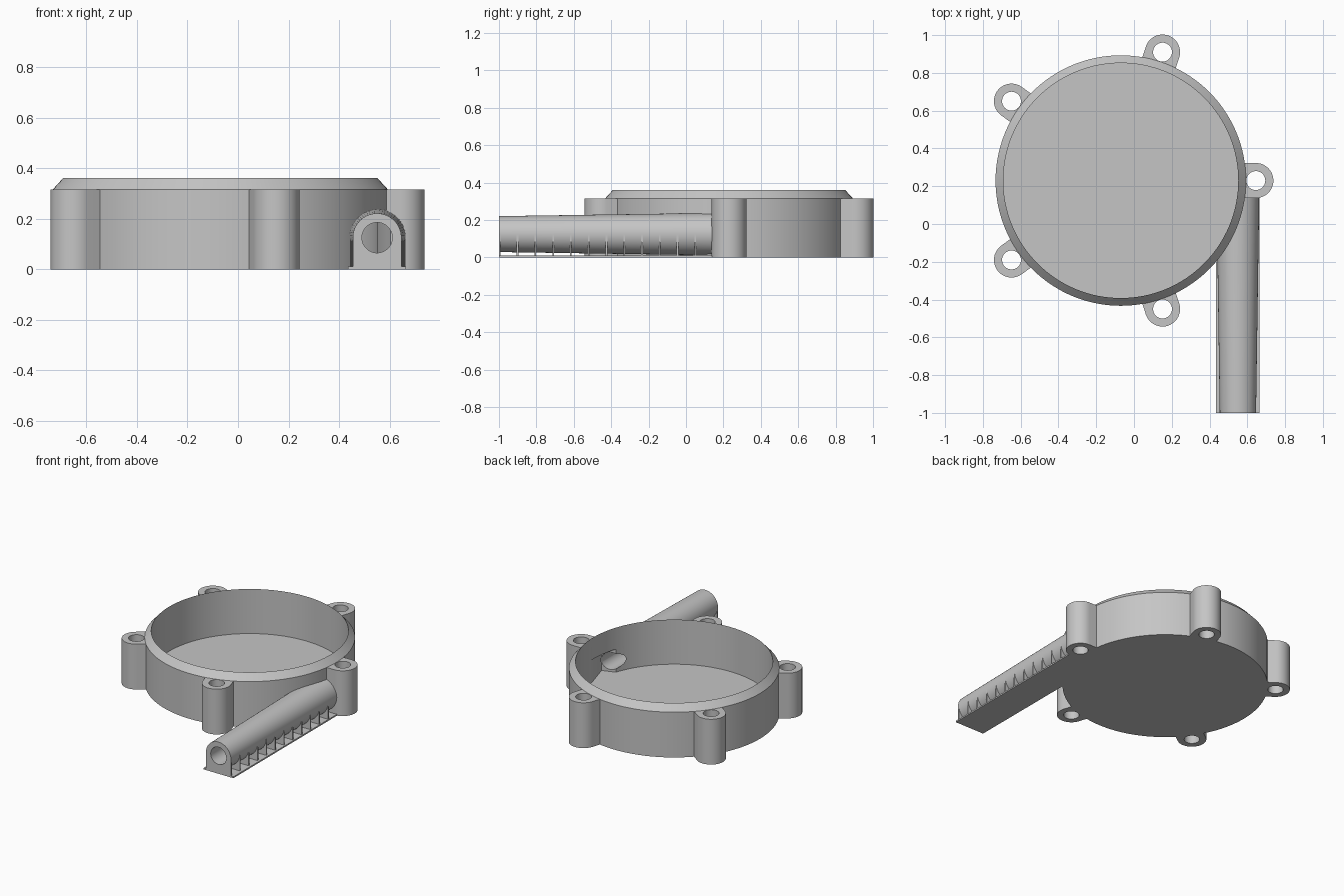
import bpy, bmesh, math
from mathutils import Matrix, Vector

cube = bpy.data.objects.get("Cube")
if cube:
    bpy.data.objects.remove(cube, do_unlink=True)

GREY = (0.56, 0.56, 0.56, 1)
mat = bpy.data.materials.new("matte_grey")
mat.use_nodes = True
mat.diffuse_color = GREY
mat.node_tree.nodes["Principled BSDF"].inputs["Base Color"].default_value = GREY

CX, CY = -0.07, 0.23            # cup centre
R_OUT, R_IN = 0.663, 0.622
FLOOR, SHOULDER, RIM = 0.05, 0.315, 0.36
TUBE_X, TUBE_Z = 0.55, 0.125
TUBE_START, TUBE_END = -1.0, 0.14


def finish(name, bm):
    bmesh.ops.recalc_face_normals(bm, faces=bm.faces)
    mesh = bpy.data.meshes.new(name)
    bm.to_mesh(mesh)
    bm.free()
    mesh.materials.append(mat)
    obj = bpy.data.objects.new(name, mesh)
    bpy.context.collection.objects.link(obj)
    return obj


def select(obj):
    bpy.ops.object.select_all(action='DESELECT')
    obj.select_set(True)
    bpy.context.view_layer.objects.active = obj


def cut(obj, *cutters):
    select(obj)
    for cutter in cutters:
        mod = obj.modifiers.new("cut", 'BOOLEAN')
        mod.operation = 'DIFFERENCE'
        mod.solver = 'EXACT'
        mod.object = cutter
        bpy.ops.object.modifier_apply(modifier=mod.name)


def prism(name, points, z0, z1):
    bm = bmesh.new()
    face = bm.faces.new([bm.verts.new((x, y, z0)) for x, y in points])
    ext = bmesh.ops.extrude_face_region(bm, geom=[face])
    top = [v for v in ext["geom"] if isinstance(v, bmesh.types.BMVert)]
    bmesh.ops.translate(bm, verts=top, vec=(0, 0, z1 - z0))
    return finish(name, bm)


def cylinder(name, x, y, r, z0, z1, n=48):
    ring = [(x + r * math.cos(2 * math.pi * i / n),
             y + r * math.sin(2 * math.pi * i / n)) for i in range(n)]
    return prism(name, ring, z0, z1)


def tube_solid(name, r0, r1, y0, y1):
    bm = bmesh.new()
    place = (Matrix.Translation((TUBE_X, (y0 + y1) / 2, TUBE_Z))
             @ Matrix.Rotation(-math.pi / 2, 4, 'X'))
    bmesh.ops.create_cone(bm, cap_ends=True, segments=64, radius1=r0,
                          radius2=r1, depth=y1 - y0, matrix=place)
    return finish(name, bm)


def add_box(bm, x0, x1, y0, y1, z0, z1):
    size = Matrix.Diagonal((x1 - x0, y1 - y0, z1 - z0, 1))
    centre = Vector((x0 + x1, y0 + y1, z0 + z1)) / 2
    bmesh.ops.create_cube(bm, size=1, matrix=Matrix.Translation(centre) @ size)


# Helper cutters: cup interior, tube bore and the wedge inlet into the cup
cavity = cylinder("cavity_cutter", CX, CY, R_IN + 0.008, FLOOR, 0.6, 128)
bore = tube_solid("bore_cutter", 0.06, 0.06, -1.1, 0.08)
inlet = prism("inlet_cutter", [(0.53, 0.31), (0.55, 0.26), (0.608, 0.06),
                               (0.49, 0.02), (0.45, 0.1)], FLOOR, 0.21)

# Round open cup with a chamfered rim
bm = bmesh.new()
profile = [(0, 0), (R_OUT, 0), (R_OUT, SHOULDER), (R_IN, RIM), (R_IN, FLOOR), (0, FLOOR)]
verts = [bm.verts.new((CX + r, CY, z)) for r, z in profile]
edges = [bm.edges.new(pair) for pair in zip(verts, verts[1:])]
bmesh.ops.spin(bm, geom=verts + edges, cent=(CX, CY, 0), axis=(0, 0, 1),
               angle=2 * math.pi, steps=128, use_duplicate=False)
bmesh.ops.remove_doubles(bm, verts=bm.verts, dist=0.0001)
cup = finish("round_cup", bm)
cut(cup, inlet, bore)

# Five screw bosses: rounded lugs with a through hole
parts = [cup]
BOSS_R, BOSS_DIST = 0.093, 0.715
for i in range(5):
    a = 2 * math.pi * i / 5
    arc = [math.pi * (k / 24 - 0.5) for k in range(25)]
    shape = [(0.638, -BOSS_R)]
    shape += [(BOSS_DIST + BOSS_R * math.cos(t), BOSS_R * math.sin(t)) for t in arc]
    shape += [(0.638, BOSS_R)]
    turned = [(CX + u * math.cos(a) - v * math.sin(a),
               CY + u * math.sin(a) + v * math.cos(a)) for u, v in shape]
    boss = prism(f"screw_boss_{i + 1}", turned, 0, SHOULDER)
    hole = cylinder("hole_cutter", CX + BOSS_DIST * math.cos(a),
                    CY + BOSS_DIST * math.sin(a), 0.05, -0.1, 0.5)
    cut(boss, hole)
    if i == 0:
        cut(boss, inlet)
    bpy.data.objects.remove(hole, do_unlink=True)
    parts.append(boss)

# Tapered outlet tube
tube = tube_solid("outlet_tube", 0.096, 0.113, TUBE_START, TUBE_END)
cut(tube, cavity, bore, inlet)
parts.append(tube)

# Thin support ribs under the tube, as wide as the tube
bm = bmesh.new()
for i in range(12):
    y = TUBE_START + 0.095 * i
    half = 0.096 + 0.017 * (y - TUBE_START) / (TUBE_END - TUBE_START)
    add_box(bm, TUBE_X - half, TUBE_X + half, y, y + 0.009, 0.002, TUBE_Z)
ribs = finish("support_ribs", bm)
cut(ribs, cavity, bore, inlet)
parts.append(ribs)

# Flat strip the ribs stand on
bm = bmesh.new()
add_box(bm, TUBE_X - 0.115, TUBE_X + 0.115, TUBE_START, TUBE_END, 0, 0.01)
parts.append(finish("base_strip", bm))

for helper in (cavity, bore, inlet):
    bpy.data.objects.remove(helper, do_unlink=True)

for part in parts:
    select(part)
    bpy.ops.object.shade_smooth_by_angle(angle=math.radians(30))
